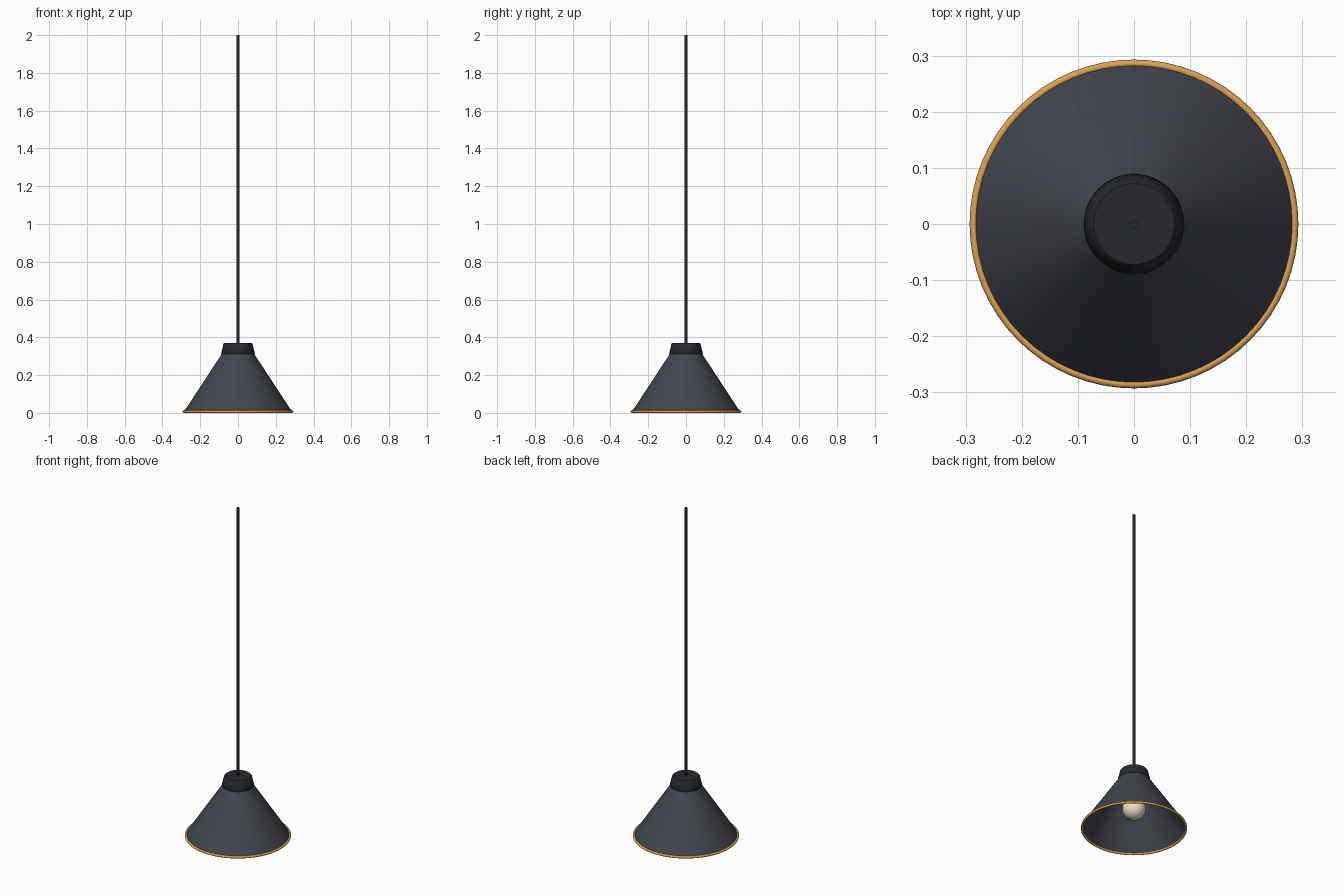
import bpy, math

if "Cube" in bpy.data.objects:
    bpy.data.objects.remove(bpy.data.objects["Cube"])

SEG = 64


def material(name, color):
    m = bpy.data.materials.new(name)
    m.diffuse_color = (*color, 1)
    m.use_nodes = True
    m.node_tree.nodes["Principled BSDF"].inputs["Base Color"].default_value = m.diffuse_color
    return m


def lathe(name, profile, mat, closed=False, seg=SEG):
    """Spin (radius, z) points around the z axis; zero radius makes a pole."""
    verts, rings, faces = [], [], []
    for r, z in profile:
        n = 1 if r == 0 else seg
        rings.append([len(verts) + i % n for i in range(seg)])
        verts += [(r * math.cos(2 * math.pi * i / seg),
                   r * math.sin(2 * math.pi * i / seg), z) for i in range(n)]
    pairs = list(zip(rings, rings[1:] + rings[:1]))
    for a, b in pairs if closed else pairs[:-1]:
        for i in range(seg):
            j = (i + 1) % seg
            faces.append(list(dict.fromkeys((a[i], a[j], b[j], b[i]))))
    mesh = bpy.data.meshes.new(name)
    mesh.from_pydata(verts, [], faces)
    mesh.materials.append(mat)
    obj = bpy.data.objects.new(name, mesh)
    bpy.context.collection.objects.link(obj)
    bpy.ops.object.select_all(action='DESELECT')
    obj.select_set(True)
    bpy.context.view_layer.objects.active = obj
    bpy.ops.object.shade_smooth_by_angle(angle=math.radians(35))
    return obj


shade_mat = material("shade_grey", (0.055, 0.06, 0.075))
dark_mat = material("dark_metal", (0.02, 0.022, 0.026))
brass_mat = material("brass", (0.72, 0.36, 0.09))
bulb_mat = material("warm_glass", (0.85, 0.75, 0.58))

# Conical shade with a thin wall
lathe("shade", [(0.285, 0.008), (0.084, 0.315), (0.079, 0.315), (0.280, 0.008)],
      shade_mat, closed=True)

# Brass rim ring
rim = [(0.286 + 0.007 * math.cos(a), 0.007 + 0.007 * math.sin(a))
       for a in (2 * math.pi * i / 12 for i in range(12))]
lathe("rim", rim, brass_mat, closed=True)

# Tapered cap with a softened top edge
lathe("cap", [(0, 0.312), (0.088, 0.312), (0.089, 0.315), (0.077, 0.366),
              (0.072, 0.371), (0, 0.371)], dark_mat)

# Hanging cord
lathe("cord", [(0, 0.365), (0.0075, 0.365), (0.0075, 2.0), (0, 2.0)], dark_mat, seg=16)

# Bulb socket inside the shade
lathe("socket", [(0, 0.18), (0.03, 0.18), (0.03, 0.313), (0, 0.313)], dark_mat, seg=32)

# Round bulb
N, R, Z = 16, 0.065, 0.13
bulb = [(R * math.sin(math.pi * i / N) if 0 < i < N else 0, Z - R * math.cos(math.pi * i / N))
        for i in range(N + 1)]
lathe("bulb", bulb, bulb_mat, seg=32)
